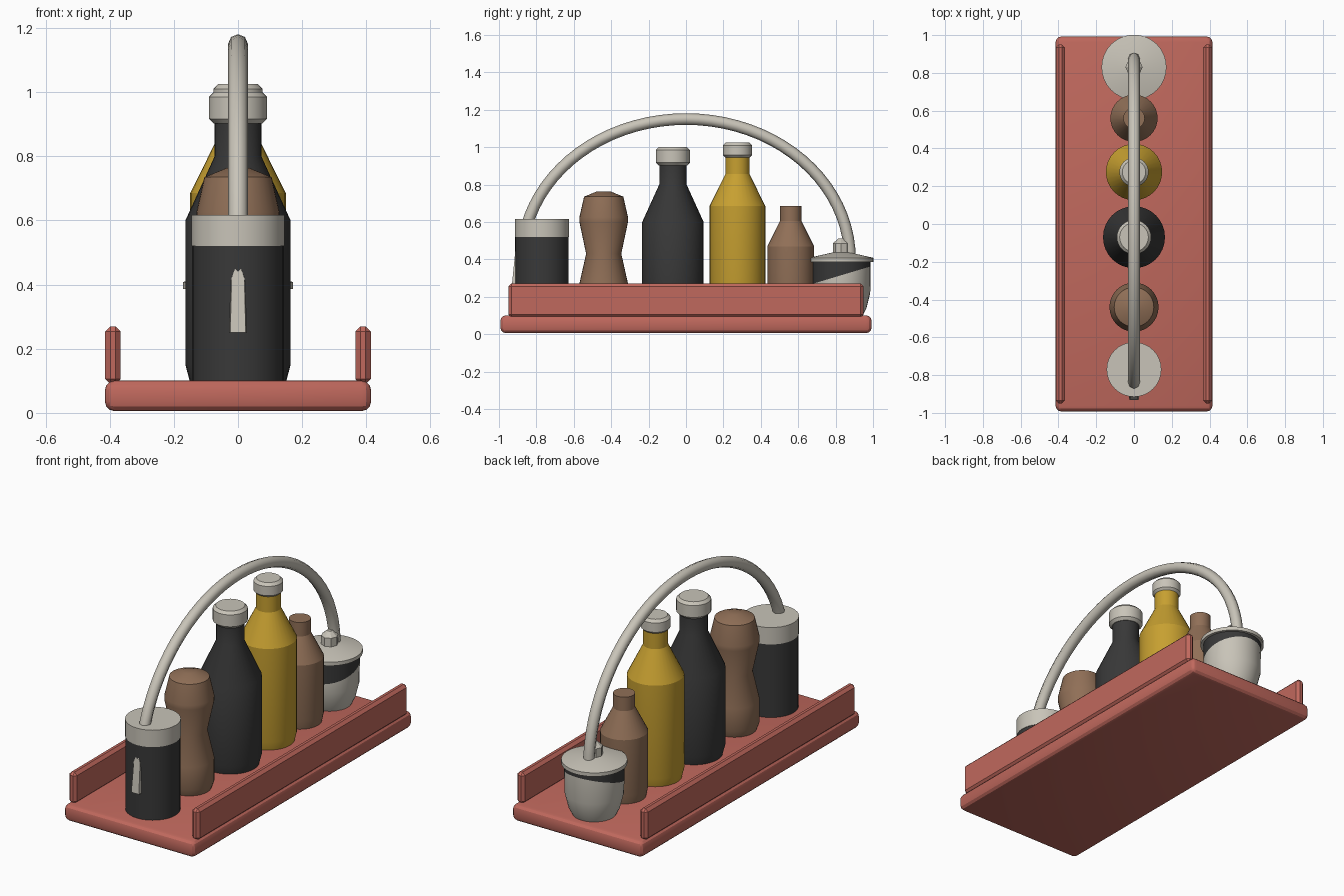
import bpy, bmesh, math
from mathutils import Vector

cube = bpy.data.objects.get("Cube")
if cube:
    bpy.data.objects.remove(cube, do_unlink=True)


def material(name, rgb):
    m = bpy.data.materials.new(name)
    m.use_nodes = True
    m.diffuse_color = (*rgb, 1)
    m.node_tree.nodes["Principled BSDF"].inputs["Base Color"].default_value = (*rgb, 1)
    return m


RED = material("brick_red", (0.53, 0.14, 0.11))
PALE = material("pale_grey", (0.58, 0.55, 0.48))
DARK = material("charcoal", (0.04, 0.04, 0.04))
GOLD = material("golden_yellow", (0.57, 0.35, 0.03))
BROWN = material("wood_brown", (0.28, 0.16, 0.095))


def finish(name, bm, mats, smooth=True):
    bmesh.ops.recalc_face_normals(bm, faces=bm.faces)
    mesh = bpy.data.meshes.new(name)
    bm.to_mesh(mesh)
    bm.free()
    for m in mats:
        mesh.materials.append(m)
    ob = bpy.data.objects.new(name, mesh)
    bpy.context.collection.objects.link(ob)
    if smooth:
        bpy.ops.object.select_all(action='DESELECT')
        ob.select_set(True)
        bpy.context.view_layer.objects.active = ob
        bpy.ops.object.shade_smooth_by_angle(angle=math.radians(25))
    return ob


def lathe_mesh(y, profile, sides=32):
    """Closed solid turned around a vertical axis from (radius, height) pairs."""
    bm = bmesh.new()
    rings = [[bm.verts.new((r * math.cos(math.tau * i / sides),
                            y + r * math.sin(math.tau * i / sides), z))
              for i in range(sides)] for r, z in profile]
    for a, b in zip(rings, rings[1:]):
        for i in range(sides):
            j = (i + 1) % sides
            bm.faces.new((a[i], a[j], b[j], b[i]))
    bm.faces.new(rings[0][::-1])
    bm.faces.new(rings[-1])
    return bm


def lathe(name, y, profile, mat, sides=32):
    return finish(name, lathe_mesh(y, profile, sides), [mat])


def box(name, center, size, bevel, mat, segments=1):
    bm = bmesh.new()
    bmesh.ops.create_cube(bm, size=1)
    for v in bm.verts:
        v.co = Vector(c + s * p for c, s, p in zip(center, size, v.co))
    bmesh.ops.bevel(bm, geom=bm.edges[:], offset=bevel, segments=segments,
                    profile=0.5, affect='EDGES')
    return finish(name, bm, [mat])


# Tray and its two side rails
FLOOR = 0.1
box("tray_base", (0, 0, 0.053), (0.83, 1.985, 0.095), 0.03, RED, 3)
for side, x in (("left", 0.39), ("right", -0.39)):
    box(side + "_rail", (x, 0, 0.18), (0.048, 1.9, 0.18), 0.016, RED)

# Canister with a pale lid
CAN_Y = -0.77
lathe("canister_body", CAN_Y, [(0.143, FLOOR), (0.143, 0.52)], DARK)
lathe("canister_lid", CAN_Y, [(0.145, 0.52), (0.145, 0.617)], PALE)

# Pointed, wedge-shaped tab on the canister front
bm = bmesh.new()
outline = [(-0.03, 0.25), (0.03, 0.25), (0.025, 0.42), (0.006, 0.462),
           (-0.006, 0.462), (-0.025, 0.42)]
back = [bm.verts.new((x, -0.89, z)) for x, z in outline]
front = [bm.verts.new((x * 0.8, -0.932 + 0.1 * (z - 0.25), z)) for x, z in outline]
bm.faces.new(back)
bm.faces.new(front)
for i in range(len(outline)):
    j = (i + 1) % len(outline)
    bm.faces.new((back[i], back[j], front[j], front[i]))
finish("canister_tab", bm, [PALE], False)

# Wooden mill with a narrow waist
lathe("wooden_mill", -0.44,
      [(0.115, FLOOR), (0.13, 0.14), (0.13, 0.27), (0.094, 0.43), (0.13, 0.6),
       (0.13, 0.625), (0.105, 0.735), (0.035, 0.764)], BROWN)


# Three bottles, two with caps
def bottle(name, y, r, shoulder, neck_r, neck_z, top, mat):
    lathe(name, y, [(r * 0.92, FLOOR), (r, FLOOR + 0.05), (r, shoulder),
                    (neck_r, neck_z), (neck_r, top)], mat)


def cap(name, y, r, low, high):
    b = 0.015
    lathe(name, y, [(r - b, low), (r, low + b), (r, high - b), (r - b, high)], PALE)


bottle("dark_bottle", -0.07, 0.164, 0.6, 0.073, 0.8, 0.91, DARK)
cap("dark_bottle_cap", -0.07, 0.091, 0.902, 1.0)
bottle("yellow_bottle", 0.275, 0.149, 0.685, 0.065, 0.855, 0.96, GOLD)
cap("yellow_bottle_cap", 0.275, 0.077, 0.942, 1.025)
bottle("brown_bottle", 0.56, 0.125, 0.47, 0.057, 0.605, 0.685, BROWN)

# Two-tone pot, split along a sloping line
POT_Y = 0.83
bm = lathe_mesh(POT_Y, [(0.115, FLOOR), (0.135, 0.14), (0.155, 0.22), (0.157, 0.39)])
point, normal = Vector((0, POT_Y, 0.315)), Vector((0, -0.3, 1)).normalized()
bmesh.ops.bisect_plane(bm, geom=bm.verts[:] + bm.edges[:] + bm.faces[:],
                       plane_co=point, plane_no=normal)
for f in bm.faces:
    f.material_index = int((f.calc_center_median() - point).dot(normal) > 0)
finish("pot_body", bm, [PALE, DARK])
lathe("pot_lid", POT_Y, [(0.172, 0.387), (0.172, 0.408), (0.05, 0.436)], PALE)
lathe("pot_knob", POT_Y, [(0.045, 0.43), (0.045, 0.485), (0.015, 0.512)], PALE, 8)

# Arched handle running from the canister to the pot
curve = bpy.data.curves.new("handle_path", 'CURVE')
curve.dimensions = '3D'
curve.bevel_depth = 0.031
curve.bevel_resolution = 2
curve.use_fill_caps = True
steps = 40
spline = curve.splines.new('POLY')
spline.points.add(steps)
for i, p in enumerate(spline.points):
    t = math.pi * i / steps
    p.co = (0, 0.877 * math.cos(t), 0.4 + 0.75 * math.sin(t), 1)
spline.use_smooth = True
curve.materials.append(PALE)
bpy.context.collection.objects.link(bpy.data.objects.new("arched_handle", curve))
